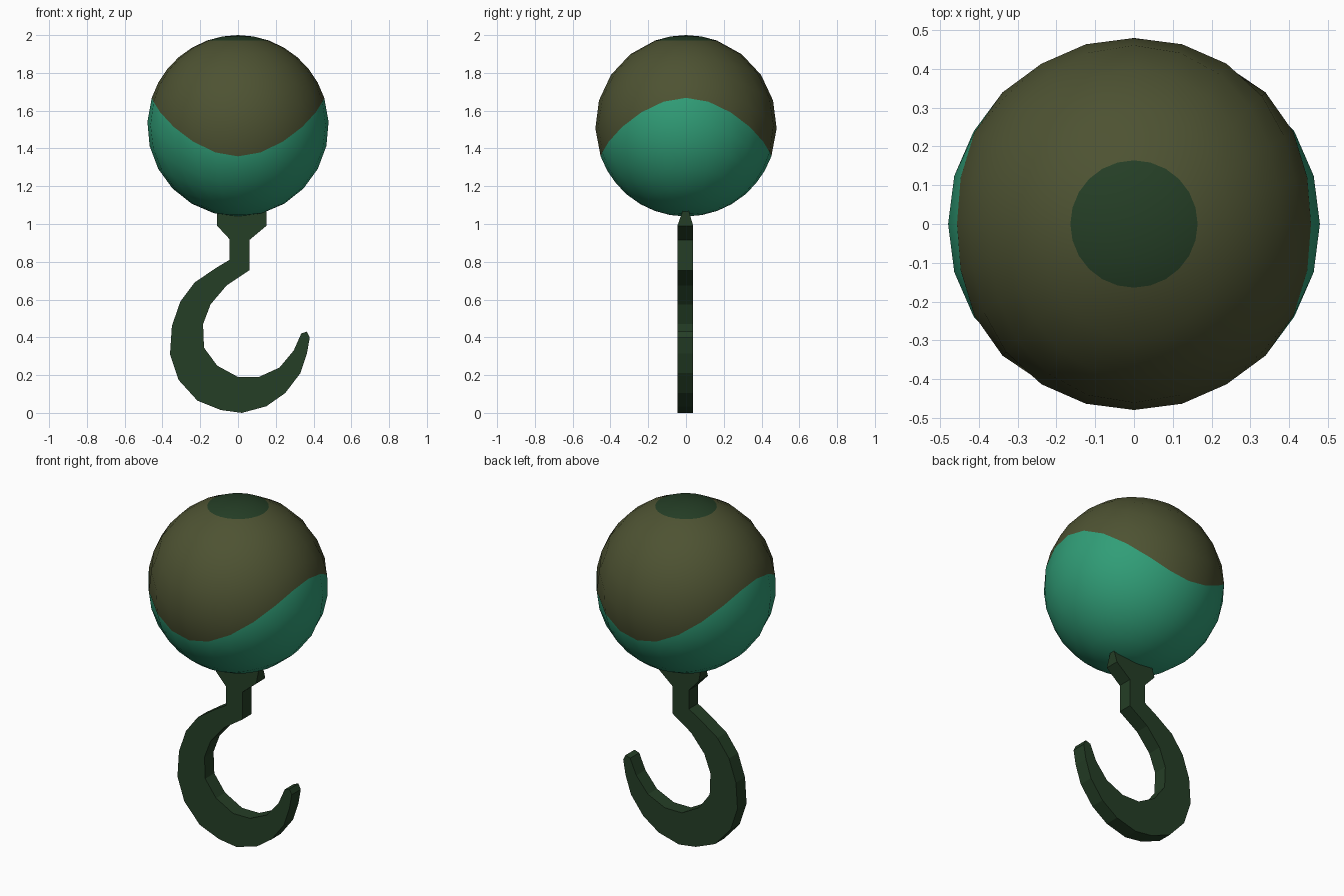
import bpy, bmesh
from math import sin, cos, acos, pi, radians

cube = bpy.data.objects.get("Cube")
if cube:
    bpy.data.objects.remove(cube, do_unlink=True)


def make_material(name, rgb):
    mat = bpy.data.materials.new(name)
    mat.use_nodes = True
    colour = (*rgb, 1)
    mat.diffuse_color = colour
    mat.node_tree.nodes["Principled BSDF"].inputs["Base Color"].default_value = colour
    return mat


olive = make_material("olive", (0.075, 0.085, 0.032))
teal = make_material("teal_green", (0.03, 0.34, 0.185))
dark = make_material("dark_green", (0.018, 0.048, 0.019))


def make_object(name, bm, materials):
    bmesh.ops.recalc_face_normals(bm, faces=bm.faces)
    mesh = bpy.data.meshes.new(name)
    bm.to_mesh(mesh)
    bm.free()
    for mat in materials:
        mesh.materials.append(mat)
    obj = bpy.data.objects.new(name, mesh)
    bpy.context.collection.objects.link(obj)
    return obj


def shade_smooth(obj, degrees):
    bpy.ops.object.select_all(action="DESELECT")
    obj.select_set(True)
    bpy.context.view_layer.objects.active = obj
    bpy.ops.object.shade_smooth_by_angle(angle=radians(degrees))


# Ball: a sphere whose rows follow the wavy edge between the two colours
RADIUS, CENTRE, SIDES = 0.48, 1.52, 24
CAP = radians(20)


def wavy_edge(phi):
    return acos((0.155 * cos(2 * phi) - 0.007) / RADIUS)


def row_angles(phi):
    edge = wavy_edge(phi)
    upper = [CAP + (edge - CAP) * i / 5 for i in range(6)]
    lower = [edge + (pi - edge) * i / 7 for i in range(1, 7)]
    return [CAP / 2] + upper + lower


bm = bmesh.new()
columns = []
for k in range(SIDES):
    phi = 2 * pi * k / SIDES
    columns.append([bm.verts.new((RADIUS * sin(t) * cos(phi),
                                  RADIUS * sin(t) * sin(phi),
                                  CENTRE + RADIUS * cos(t)))
                    for t in row_angles(phi)])
top = bm.verts.new((0, 0, CENTRE + RADIUS))
bottom = bm.verts.new((0, 0, CENTRE - RADIUS))
for k in range(SIDES):
    a, b = columns[k - 1], columns[k]
    bm.faces.new((top, a[0], b[0])).material_index = 2
    bm.faces.new((bottom, b[-1], a[-1])).material_index = 1
    for i in range(len(a) - 1):
        face = bm.faces.new((a[i], a[i + 1], b[i + 1], b[i]))
        face.material_index = 2 if i < 1 else 0 if i < 6 else 1
ball = make_object("ball", bm, [olive, teal, dark])
shade_smooth(ball, 40)

# Hook: one flat outline with collar, neck and bowl, extruded in depth
outline = [
    (-.11, 1.08), (-.11, .99), (-.045, .92), (-.045, .81), (-.12, .765),
    (-.23, .69), (-.305, .59), (-.35, .46), (-.36, .31), (-.315, .175),
    (-.215, .065), (-.09, .015), (.02, 0), (.15, .035), (.25, .105),
    (.33, .21), (.365, .315), (.38, .4), (.365, .43), (.335, .42),
    (.295, .33), (.22, .24), (.11, .19), (0, .19), (-.11, .25),
    (-.18, .345), (-.185, .47), (-.145, .575), (-.06, .675), (.06, .755),
    (.06, .915), (.15, .99), (.15, 1.08)]
bm = bmesh.new()
front = bm.faces.new([bm.verts.new((x, -0.046, z)) for x, z in outline])
extruded = bmesh.ops.extrude_face_region(bm, geom=[front])["geom"]
for v in extruded:
    if isinstance(v, bmesh.types.BMVert):
        v.co.y = 0.038
# Collar narrows where it runs into the ball
for v in bm.verts:
    if v.co.z > 1.05:
        v.co.y *= 0.3
make_object("hook", bm, [dark])
